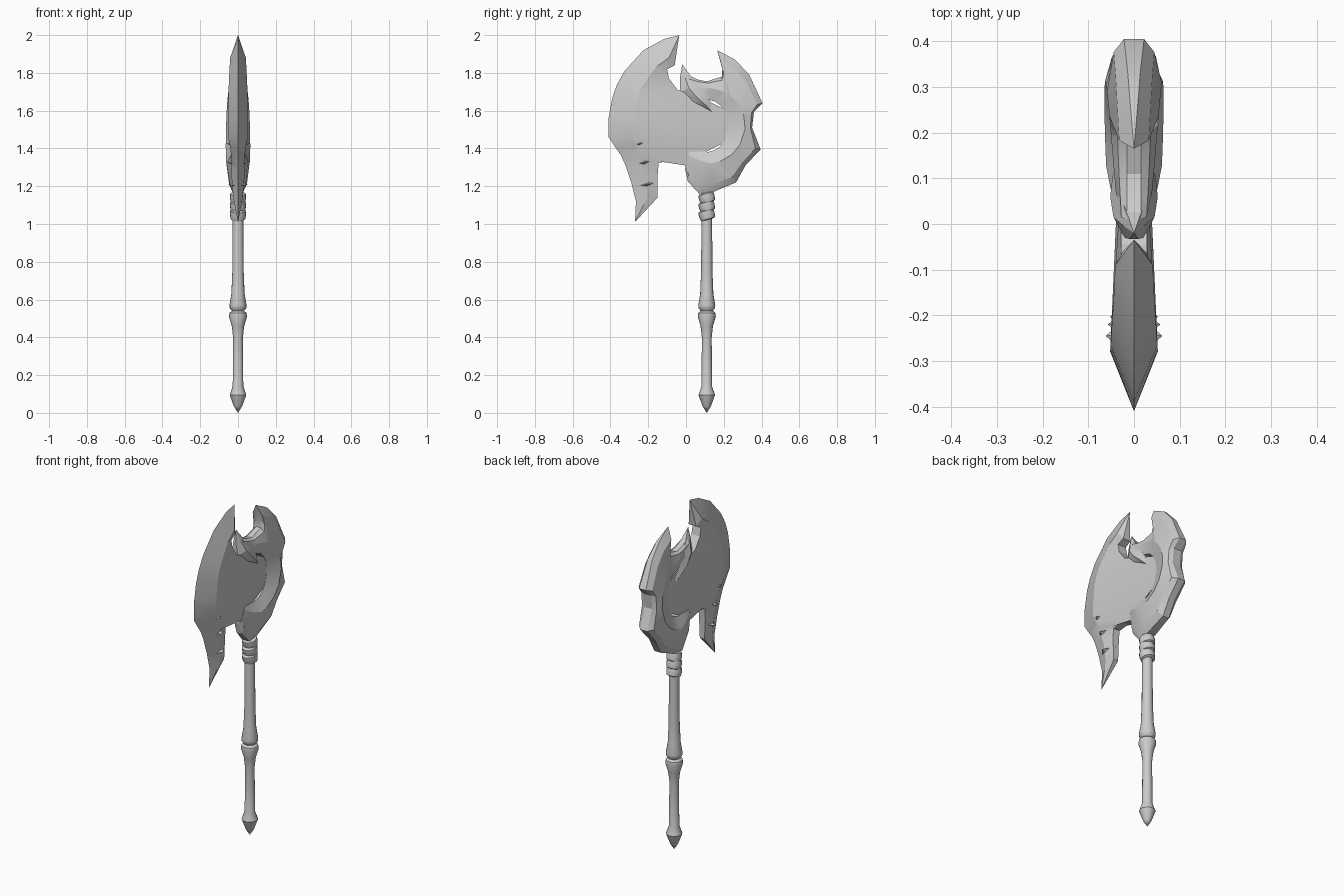
import bpy, bmesh, math
from mathutils import Matrix, Vector

if "Cube" in bpy.data.objects:
    bpy.data.objects.remove(bpy.data.objects["Cube"], do_unlink=True)

GREY = (0.6, 0.6, 0.6, 1)
metal = bpy.data.materials.new("plain_grey")
metal.use_nodes = True
metal.diffuse_color = GREY
metal.node_tree.nodes["Principled BSDF"].inputs["Base Color"].default_value = GREY

HANDLE_Y = 0.11


def finish(name, bm, angle):
    bmesh.ops.remove_doubles(bm, verts=bm.verts, dist=0.0005)
    bmesh.ops.recalc_face_normals(bm, faces=bm.faces)
    me = bpy.data.meshes.new(name)
    bm.to_mesh(me)
    bm.free()
    ob = bpy.data.objects.new(name, me)
    bpy.context.collection.objects.link(ob)
    me.materials.append(metal)
    bpy.ops.object.select_all(action="DESELECT")
    ob.select_set(True)
    bpy.context.view_layer.objects.active = ob
    bpy.ops.object.shade_smooth_by_angle(angle=math.radians(angle))


def bridge(bm, loops):
    """Skin consecutive closed loops and cap both ends."""
    rings = [[bm.verts.new(p) for p in loop] for loop in loops]
    n = len(rings[0])
    for a, b in zip(rings, rings[1:]):
        for i in range(n):
            j = (i + 1) % n
            bm.faces.new((a[i], a[j], b[j], b[i]))
    bm.faces.new(rings[0])
    bm.faces.new(rings[-1])


def mirrored_loft(name, rows):
    """Each row holds (yz point, half thickness) pairs, mirrored across x = 0."""
    bm = bmesh.new()
    bridge(bm, [[(x, p.x, p.y) for p, x in row] + [(-x, p.x, p.y) for p, x in reversed(row)]
                for row in rows])
    finish(name, bm, 22)


def lathe(name, profile, seg=16, tilt=0, at_z=0):
    """Revolve (radius, height) pairs about the handle axis."""
    bm = bmesh.new()
    turns = [2 * math.pi * k / seg for k in range(seg)]
    bridge(bm, [[(r * math.cos(t), r * math.sin(t), z) for t in turns] for r, z in profile])
    bm.transform(Matrix.Translation((0, HANDLE_Y, at_z)) @ Matrix.Rotation(math.radians(tilt), 4, "X"))
    finish(name, bm, 35)


# Handle: pointed pommel, grip, grooved collar, upper shaft
lathe("handle", [(.0001, 0), (.022, .035), (.044, .095), (.028, .14), (.026, .40),
                 (.033, .46), (.048, .51), (.045, .53), (.032, .54), (.044, .555),
                 (.045, .57), (.035, .63), (.030, .75), (.027, 1.22)])

# Slanted wrapped bands below the head
for i in range(3):
    lathe(f"wrap_band_{i + 1}", [(.03, -.028), (.039, -.024), (.043, 0), (.041, .02), (.03, .026)],
          tilt=16, at_z=1.05 + .045 * i)

# Blade: cutting edge, bevel ridge and back, thicker where the bevel is wider
blade_rows = []
for ey, ez, ry, rz, by, bz in [
        (-.035, 2.0, -.036, 1.997, -.037, 1.99),
        (-.115, 1.98, -.09, 1.88, -.06, 1.84),
        (-.225, 1.92, -.16, 1.83, -.10, 1.82),
        (-.325, 1.81, -.225, 1.74, -.09, 1.77),
        (-.365, 1.74, -.25, 1.69, -.045, 1.71),
        (-.39, 1.67, -.265, 1.64, .10, 1.66),
        (-.41, 1.56, -.275, 1.55, .26, 1.58),
        (-.41, 1.46, -.28, 1.46, .26, 1.46),
        (-.37, 1.40, -.265, 1.41, .06, 1.36),
        (-.345, 1.365, -.25, 1.38, .0, 1.31),
        (-.32, 1.31, -.235, 1.345, -.075, 1.333),
        (-.31, 1.28, -.225, 1.30, -.145, 1.325),
        (-.29, 1.22, -.21, 1.25, -.15, 1.26),
        (-.265, 1.12, -.205, 1.14, -.15, 1.14),
        (-.27, 1.01, -.269, 1.012, -.267, 1.014)]:
    edge, ridge, back = Vector((ey, ez)), Vector((ry, rz)), Vector((by, bz))
    thick = min(.052, .4 * (ridge - edge).length)
    blade_rows.append([(edge, 0), (ridge, thick), (back, min(.028, .6 * thick))])
mirrored_loft("blade", blade_rows)

# Small barbs along the lower bevel ridge
for i, (y, z) in enumerate(((-.245, 1.425), (-.22, 1.325), (-.203, 1.21))):
    bm = bmesh.new()
    ends = [bm.verts.new((s * (.062 - .005 * i), y, z)) for s in (1, -1)]
    rim = [bm.verts.new((0, y + a, z + b)) for a, b in
           ((.055, .012), (.008, .022), (-.055, -.008), (-.008, -.022))]
    for e in ends:
        for k in range(4):
            bm.faces.new((e, rim[k], rim[(k + 1) % 4]))
    finish(f"barb_{i + 1}", bm, 10)


def crescent(angle, ry, rz, tip):
    """Point on the ellipse round the hollow, drawn out to a tip past -90 degrees."""
    a = math.radians(max(angle, -90))
    p = Vector((.113 + ry * math.cos(a), 1.52 + rz * math.sin(a)))
    return p.lerp(Vector(tip), max(0, -90 - angle) / 30)


# Head frame: jagged outer rim, shoulder, raised ridge, sloping hollow, core
frame_rows = []
for y, z, rim, angle in [
        (.01, 1.79, .015, 115), (.06, 1.765, .015, 100), (.11, 1.755, .015, 85),
        (.19, 1.78, .015, 67), (.193, 1.83, .008, 58), (.165, 1.92, 0, 52),
        (.26, 1.87, .008, 45), (.335, 1.79, .014, 37), (.405, 1.64, .022, 27),
        (.36, 1.595, .025, 14), (.35, 1.51, .025, -5), (.395, 1.395, .022, -30),
        (.315, 1.31, .02, -50), (.265, 1.22, .02, -70), (.145, 1.17, .025, -86),
        (.07, 1.16, .025, -100), (.01, 1.225, .015, -114), (-.005, 1.29, .01, -120)]:
    outer = Vector((y, z))
    ridge = crescent(angle, .2, .2, (.01, 1.365))
    inner = crescent(angle, .11, .138, (.02, 1.385))
    thick = .035 + .03 * math.cos(math.radians(angle + 35) / 1.7) - .0007 * max(0, -90 - angle)
    frame_rows.append([(outer, rim), (outer.lerp(ridge, .25), .4 * rim + .6 * thick),
                       (ridge, thick), (inner, .031), (inner, 0)])
mirrored_loft("head_frame", frame_rows)

# Curved horn between the blade and the frame
horn_rows = []
for ly, lz, ry, rz, thick in [
        (-.02, 1.845, -.018, 1.843, .001), (-.033, 1.77, .02, 1.79, .02),
        (-.03, 1.70, .06, 1.74, .045), (.02, 1.645, .10, 1.69, .052),
        (.08, 1.612, .13, 1.645, .047), (.143, 1.588, .146, 1.585, .03)]:
    left, right = Vector((ly, lz)), Vector((ry, rz))
    horn_rows.append([(left, .45 * thick), (left.lerp(right, .5), thick), (right, .7 * thick)])
mirrored_loft("horn", horn_rows)
